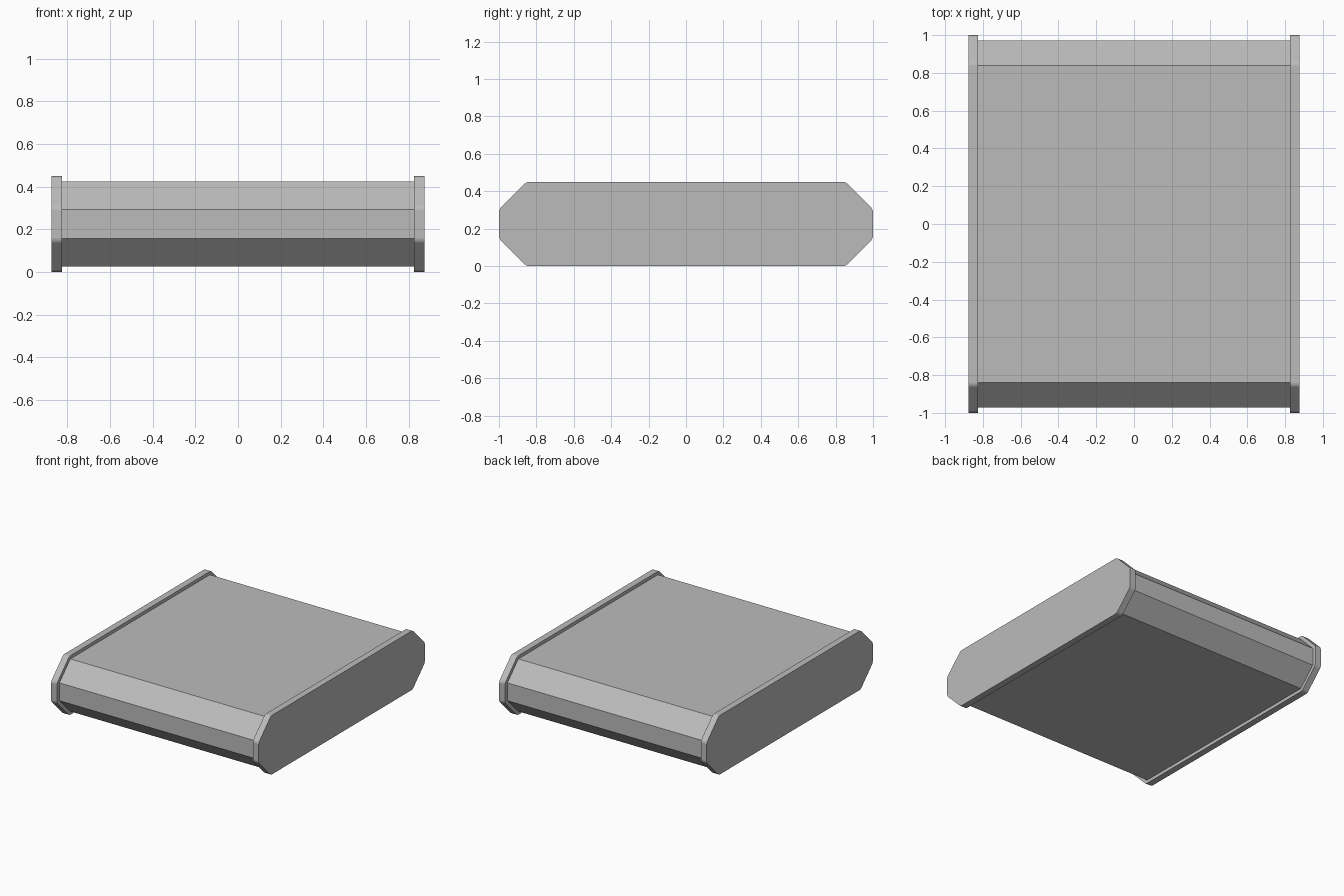
import bpy, bmesh
from math import radians

cube = bpy.data.objects.get("Cube")
if cube:
    bpy.data.objects.remove(cube, do_unlink=True)

grey = bpy.data.materials.new("plain_grey")
grey.use_nodes = True
colour = (0.5, 0.5, 0.5, 1)
grey.diffuse_color = colour
grey.node_tree.nodes["Principled BSDF"].inputs["Base Color"].default_value = colour

MID_Z = 0.225  # height of the centre line


def chamfered_bar(name, x0, x1, half_y, half_z, cut, rounding=0):
    """Octagonal side profile extruded along x, with optional rounded corners."""
    bm = bmesh.new()
    quarter = [(half_y, half_z - cut), (half_y - cut, half_z)]
    upper = quarter + [(-y, z) for y, z in reversed(quarter)]
    profile = upper + [(-y, -z) for y, z in upper]
    face = bm.faces.new([bm.verts.new((x0, y, MID_Z + z)) for y, z in profile])
    result = bmesh.ops.extrude_face_region(bm, geom=[face])
    moved = [v for v in result["geom"] if isinstance(v, bmesh.types.BMVert)]
    bmesh.ops.translate(bm, verts=moved, vec=(x1 - x0, 0, 0))
    if rounding:
        ridges = [e for e in bm.edges
                  if abs(e.verts[0].co.x - e.verts[1].co.x) > 0.01]
        bmesh.ops.bevel(bm, geom=ridges, offset=rounding, segments=4,
                        profile=0.5, affect='EDGES')
    bmesh.ops.recalc_face_normals(bm, faces=bm.faces)
    mesh = bpy.data.meshes.new(name)
    bm.to_mesh(mesh)
    bm.free()
    mesh.materials.append(grey)
    obj = bpy.data.objects.new(name, mesh)
    bpy.context.collection.objects.link(obj)
    return obj


# Flat-faced main body
chamfered_bar("body", -0.825, 0.825, 0.972, 0.2, 0.132)

# End plates, slightly larger, with softened corners
for side, sign in (("left", 1), ("right", -1)):
    plate = chamfered_bar(side + "_end_plate", sign * 0.825, sign * 0.875,
                          1.0, 0.225, 0.147, rounding=0.015)
    bpy.ops.object.select_all(action='DESELECT')
    plate.select_set(True)
    bpy.context.view_layer.objects.active = plate
    bpy.ops.object.shade_smooth_by_angle(angle=radians(30))
    # Keep the broad faces flat so only the corners shade softly
    weighted = plate.modifiers.new("flat_faces", 'WEIGHTED_NORMAL')
    weighted.keep_sharp = True
